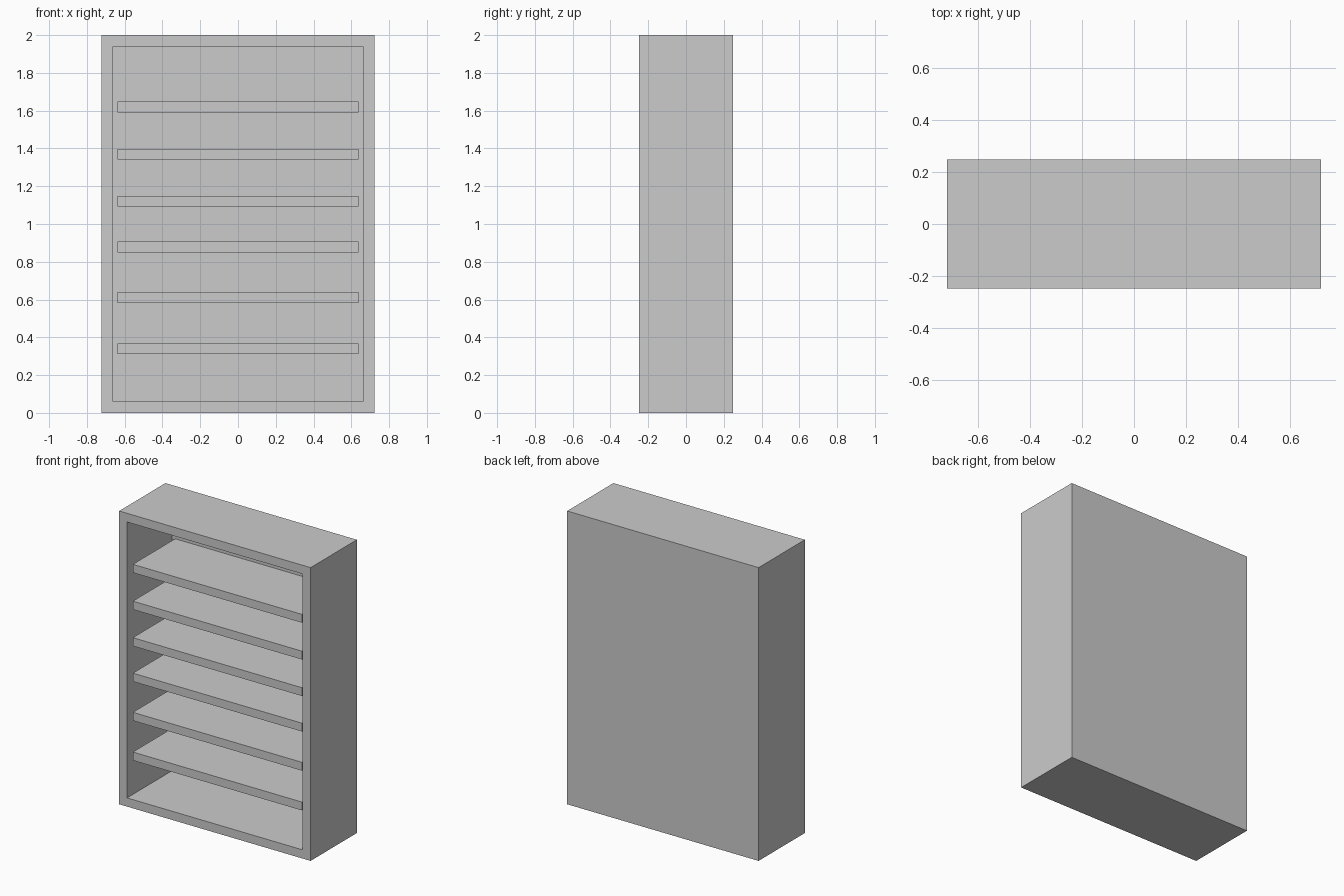
import bpy, bmesh
from mathutils import Vector, Matrix

if "Cube" in bpy.data.objects:
    bpy.data.objects.remove(bpy.data.objects["Cube"])

HALF_W, HALF_D, HEIGHT = 0.722, 0.249, 2.0
BOARD = 0.084      # frame thickness
BACK = 0.015       # back panel thickness
SETBACK = 0.027    # shelf front behind frame front
SHELF_T = 0.057
SHELF_Z = [0.34, 0.611, 0.878, 1.12, 1.369, 1.62]


def finish(name, bm):
    mesh = bpy.data.meshes.new(name)
    bmesh.ops.recalc_face_normals(bm, faces=bm.faces)
    bm.to_mesh(mesh)
    bm.free()
    obj = bpy.data.objects.new(name, mesh)
    bpy.context.collection.objects.link(obj)
    return obj


def box(size, center):
    bm = bmesh.new()
    bmesh.ops.create_cube(bm, size=1, matrix=Matrix.Translation(center) @ Matrix.Diagonal((*size, 1)))
    return bm


# Cabinet: a box with its front inset and pushed in to the back panel
bm = box((HALF_W * 2, HALF_D * 2, HEIGHT), (0, 0, HEIGHT / 2))
bm.normal_update()
front = min(bm.faces, key=lambda f: f.calc_center_median().y)
bmesh.ops.inset_region(bm, faces=[front], thickness=BOARD)
out = bmesh.ops.extrude_discrete_faces(bm, faces=[front])
bmesh.ops.translate(bm, verts=out["faces"][0].verts, vec=Vector((0, HALF_D * 2 - BACK, 0)))
finish("bookcase_frame", bm)

# Shelves between the side boards, slightly recessed
y0, y1 = -HALF_D + SETBACK, HALF_D - BACK
for i, z in enumerate(SHELF_Z, 1):
    finish(f"shelf_{i}", box(((HALF_W - BOARD) * 2, y1 - y0, SHELF_T), (0, (y0 + y1) / 2, z)))
